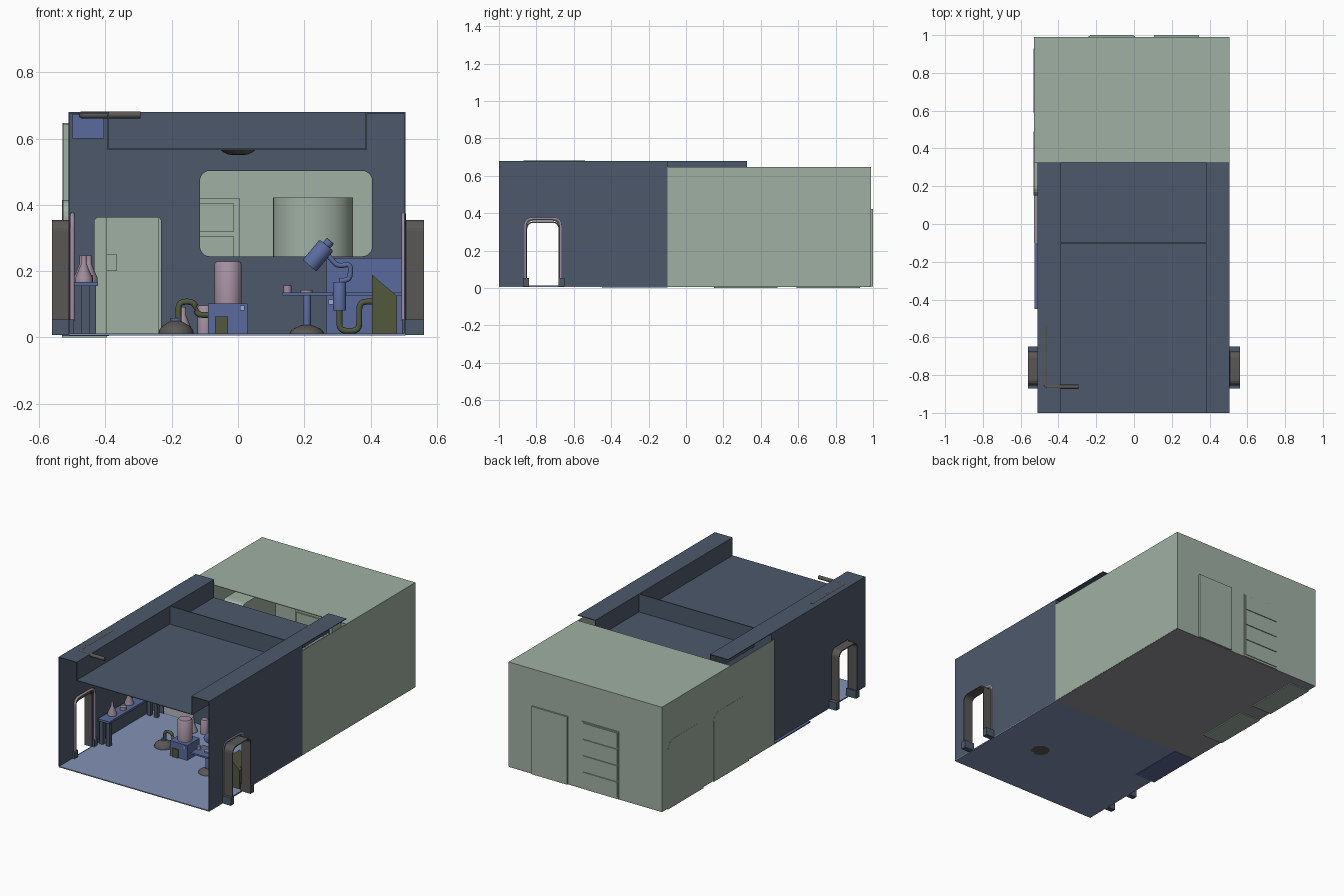
import bpy, bmesh
from math import sin, cos, pi, radians
from mathutils import Matrix, Vector

cube = bpy.data.objects.get("Cube")
if cube:
    bpy.data.objects.remove(cube, do_unlink=True)


def material(name, rgb):
    m = bpy.data.materials.new(name)
    m.use_nodes = True
    lin = [((c / 255 + 0.055) / 1.055) ** 2.4 for c in rgb] + [1]
    m.diffuse_color = lin
    m.node_tree.nodes["Principled BSDF"].inputs["Base Color"].default_value = lin
    return m


NAVY = material("slate navy", (77, 89, 107))
GREEN = material("pale sage", (160, 176, 164))
FLOOR = material("floor blue", (130, 146, 182))
BLUE = material("furniture blue", (90, 106, 156))
PINK = material("dusty pink", (163, 143, 160))
OLIVE = material("olive", (82, 88, 62))
TAUPE = material("dark taupe", (90, 87, 85))
GREY = material("warm grey floor", (150, 146, 156))
LIGHT = material("button light blue", (150, 172, 215))


def finish(name, bm, mat, smooth=False):
    bmesh.ops.recalc_face_normals(bm, faces=bm.faces)
    me = bpy.data.meshes.new(name)
    bm.to_mesh(me)
    bm.free()
    ob = bpy.data.objects.new(name, me)
    bpy.context.collection.objects.link(ob)
    me.materials.append(mat)
    if smooth:
        bpy.ops.object.select_all(action='DESELECT')
        ob.select_set(True)
        bpy.context.view_layer.objects.active = ob
        bpy.ops.object.shade_smooth_by_angle(angle=radians(40))
    return ob


def box(name, x, y, z, mat):
    bm = bmesh.new()
    bmesh.ops.create_cube(bm, size=1)
    for v in bm.verts:
        v.co = [(a + b) / 2 + c * (b - a) for (a, b), c in zip((x, y, z), v.co)]
    return finish(name, bm, mat)


def rounded(u0, u1, v0, v1, r, bottom=True):
    """Rounded rectangle outline; square lower corners if bottom is False."""
    pts = []
    for k, (cu, cv) in enumerate(((u1 - r, v1 - r), (u0 + r, v1 - r), (u0 + r, v0 + r), (u1 - r, v0 + r))):
        if k > 1 and not bottom:
            pts.append((u0 if k == 2 else u1, v0))
            continue
        for i in range(6):
            a = k * pi / 2 + i * pi / 10
            pts.append((cu + r * cos(a), cv + r * sin(a)))
    return pts


def panel(name, axis, lo, hi, outline, mat, holes=(), smooth=False):
    """Flat outline with holes, extruded along an axis from lo to hi."""
    place = {'x': lambda u, v: (lo, u, v), 'y': lambda u, v: (u, lo, v), 'z': lambda u, v: (u, v, lo)}[axis]
    bm = bmesh.new()
    for loop in (outline, *holes):
        vs = [bm.verts.new(place(u, v)) for u, v in loop]
        for a, b in zip(vs, vs[1:] + vs[:1]):
            bm.edges.new((a, b))
    bmesh.ops.triangle_fill(bm, edges=bm.edges[:], use_beauty=True)
    ext = bmesh.ops.extrude_face_region(bm, geom=bm.faces[:], use_keep_orig=True)
    shift = Vector([hi - lo if a == axis else 0 for a in 'xyz'])
    bmesh.ops.translate(bm, vec=shift, verts=[g for g in ext["geom"] if isinstance(g, bmesh.types.BMVert)])
    return finish(name, bm, mat, smooth)


def lathe(name, profile, loc, mat, tilt=0, n=24):
    """Spin a radius and height profile around z, then tilt about y."""
    bm = bmesh.new()
    vs = [bm.verts.new((r, 0, z)) for r, z in profile]
    edges = [bm.edges.new(p) for p in zip(vs, vs[1:])]
    bmesh.ops.spin(bm, geom=vs + edges, cent=(0, 0, 0), axis=(0, 0, 1), angle=2 * pi, steps=n)
    bmesh.ops.remove_doubles(bm, verts=bm.verts, dist=1e-5)
    bm.transform(Matrix.Translation(loc) @ Matrix.Rotation(tilt, 4, 'Y'))
    return finish(name, bm, mat, True)


def can(name, r, h, loc, mat, tilt=0):
    return lathe(name, [(0, 0), (r, 0), (r, h * .94), (r * .85, h), (0, h)], loc, mat, tilt)


def pipe(name, pts, r, mat, bend=.025):
    """Round tube along a path whose corners are rounded off."""
    p = [Vector(q) for q in pts]
    path = [p[0]]
    for a, b, c in zip(p, p[1:], p[2:]):
        s, e = b + (a - b).normalized() * bend, b + (c - b).normalized() * bend
        path += [s * (1 - t) ** 2 + b * 2 * t * (1 - t) + e * t * t for t in (0, .25, .5, .75, 1)]
    path.append(p[-1])
    cu = bpy.data.curves.new(name, 'CURVE')
    cu.dimensions, cu.bevel_depth, cu.bevel_resolution, cu.use_fill_caps = '3D', r, 3, True
    sp = cu.splines.new('POLY')
    sp.points.add(len(path) - 1)
    for q, co in zip(sp.points, path):
        q.co = (*co, 1)
    ob = bpy.data.objects.new(name, cu)
    bpy.context.collection.objects.link(ob)
    cu.materials.append(mat)
    bpy.ops.object.select_all(action='DESELECT')
    ob.select_set(True)
    bpy.context.view_layer.objects.active = ob
    bpy.ops.object.convert(target='MESH')
    bpy.ops.object.shade_smooth_by_angle(angle=radians(50))


T = .004  # sheet thickness
# Front hall: floor, side walls with doorways, stepped roof
box("hall_floor", (-.51, .505), (-1, -.1), (.006, .012), FLOOR)
box("side_walkway", (-.528, -.39), (-.45, -.1), (.004, .011), BLUE)
doorway = rounded(-.85, -.682, .013, .36, .03, False)
wall = [(-1, .01), (-.098, .01), (-.098, .68), (-1, .68)]
for side, x in (("right", -.512), ("left", .501)):
    panel(side + "_hall_wall", 'x', x, x + T, wall, NAVY, [doorway])
step = [(-.512, .68), (-.39, .68), (-.39, .57), (.385, .57), (.385, .68), (.505, .68)]
inner = [(.505, .676), (.389, .676), (.389, .566), (-.394, .566), (-.394, .676), (-.512, .676)]
panel("stepped_roof", 'y', -1, .325, step + inner, NAVY)
panel("partition_wall", 'y', -.102, -.096, [(-.512, .01), (.505, .01), (.505, .68), (-.512, .68)], NAVY,
      [rounded(-.433, -.232, .012, .362, .012, False), rounded(-.115, .405, .245, .503, .03)])

# Rear room shell
box("rear_floor", (-.53, .505), (-.1, .99), (.006, .012), GREY)
box("rear_right_wall", (-.53, -.526), (-.1, .99), (.008, .647), GREEN)
box("rear_left_wall", (.502, .506), (-.1, .99), (.008, .647), GREEN)
box("rear_back_wall", (-.53, .506), (.986, .99), (.008, .647), GREEN)
box("rear_roof", (-.53, .506), (.325, .99), (.643, .647), GREEN)

# Rear room fittings: rounded lockers, shuttered cabinet, curved booth
for i, y in enumerate((.15, .59)):
    panel(f"locker_{i}", 'x', -.531, -.395, rounded(y, y + .34, 0, .415, .05, False), GREEN)
    box(f"locker_handle_{i}", (-.395, -.365), (y + .05, y + .065), (.2, .25), GREEN)
box("shutter_cabinet", (-.24, .006), (.9, .995), (.008, .42), GREEN)
for i in range(4):
    z = .02 + i * .1
    box(f"shutter_slat_{i}", (-.232, -.002), (.994, 1), (z, z + .093), GREEN)
    box(f"cabinet_shelf_{i}", (-.232, -.012), (.892, .9), (z, z + .085), GREEN)
arc = [(.225 + .12 * cos(a), .97 - .1 * sin(a)) for a in [i * pi / 16 for i in range(17)]]
panel("curved_booth", 'z', .008, .422, [(.345, 1)] + arc + [(.105, 1)], GREEN, smooth=True)

# Entrance tunnels, feet and inner trims on both sides
outer = rounded(-.855, -.675, .012, .355, .035, False)
hole = rounded(-.849, -.681, .005, .349, .032, False)
band = outer[:13] + [(-.849, .012)] + hole[11::-1] + [(-.681, .012), (-.675, .012)]
for side, s in (("right", -1), ("left", 1)):
    panel(side + "_entrance_tunnel", 'x', s * .502, s * .562, band, TAUPE)
    for k, y in enumerate((-.872, -.681)):
        box(f"{side}_entrance_foot_{k}", sorted((s * .495, s * .562)), (y, y + .032), (.008, .055), NAVY)
    pipe(side + "_entrance_trim", [(s * .5, -.86, .05), (s * .5, -.86, .372), (s * .5, -.67, .372),
                                   (s * .5, -.67, .05)], .007, PINK, .04)

# Roof duct, vent pipe and ceiling lamp
box("duct", (-.5, -.405), (-.6, -.12), (.6, .675), BLUE)
pipe("vent_pipe", [(-.47, -.54, .672), (-.47, -.862, .672), (-.295, -.862, .672)], .011, TAUPE, .015)
lathe("ceiling_lamp", [(0, .55), (.03, .552), (.045, .56), (.056, .568), (0, .568)], (0, -.55, 0), TAUPE)

# Side bench with flasks
box("bench_top", (-.5, -.422), (-.64, -.13), (.155, .168), BLUE)
for i, y in enumerate((-.63, -.17)):
    for j, x in enumerate((-.495, -.45)):
        box(f"bench_leg_{i}_{j}", (x, x + .022), (y, y + .025), (.012, .155), NAVY)
flask = [(0, 0), (.026, 0), (.026, .012), (.008, .055), (.008, .08), (0, .08)]
for i, (x, y) in enumerate(((-.465, -.55), (-.47, -.38), (-.45, -.25))):
    lathe(f"flask_{i}", flask, (x, y, .168), PINK)
can("bench_dish", .018, .02, (-.455, -.46, .168), PINK)

# Central tank on its cabinet
box("tank_cabinet", (-.09, .028), (-.53, -.41), (.008, .103), BLUE)
box("cabinet_hatch", (-.07, -.03), (-.537, -.53), (.012, .063), OLIVE)
box("cabinet_button", (.006, .02), (-.536, -.53), (.082, .096), LIGHT)
can("main_tank", .041, .127, (-.03, -.47, .103), PINK)

# Dome pump and hose
dome = [(0, .05), (.016, .05)] + [(.053 * cos(a), .012 + .036 * sin(a)) for a in (1, .7, .4, .1)] + [(.053, .008), (0, .008)]
lathe("pump_dome", dome, (-.187, -.45, 0), TAUPE)
can("pump_collar", .016, .01, (-.187, -.45, .049), BLUE)
pipe("pump_hose", [(-.18, -.45, .055), (-.18, -.45, .108), (-.128, -.45, .108), (-.128, -.45, .068),
                   (-.085, -.45, .068)], .009, OLIVE, .022)
for i, x in enumerate((-.1, .0)):
    can(f"spare_tank_{i}", .022, .085, (x, -.18, .012), PINK)
lathe("floor_flask", flask, (-.165, -.2, .012), PINK)

# Desk, pedestal and counter
box("desk_top", (.135, .5), (-.65, -.53), (.126, .136), BLUE)
lathe("desk_dome", [(r, z * .75) for r, z in dome], (.208, -.59, 0), TAUPE)
can("desk_post", .012, .095, (.208, -.59, .033), BLUE)
can("cup", .012, .022, (.149, -.59, .136), PINK)
can("saucer", .018, .008, (.207, -.59, .136), PINK)
box("wall_counter", (.267, .5), (-.2, -.104), (.012, .24), BLUE)
box("counter_button", (.273, .288), (-.206, -.2), (.1, .115), LIGHT)

# Scope on a hose, feed pipe and sloped console
can("scope_head", .027, .08, (.216, -.6, .217), BLUE, radians(40))
can("scope_eyepiece", .014, .022, (.265, -.6, .275), BLUE, radians(40))
pipe("scope_hose", [(.27, -.6, .25), (.3, -.6, .215), (.34, -.6, .222), (.338, -.6, .175), (.305, -.6, .17)],
     .008, BLUE, .015)
can("scope_base", .02, .085, (.306, -.66, .082), BLUE)
pipe("feed_pipe", [(.306, -.64, .09), (.306, -.64, .02), (.366, -.64, .02), (.366, -.64, .108), (.41, -.64, .108)],
     .009, OLIVE, .022)
panel("sloped_console", 'y', -.67, -.56, [(.404, .008), (.48, .008), (.48, .125), (.404, .19)], OLIVE)
